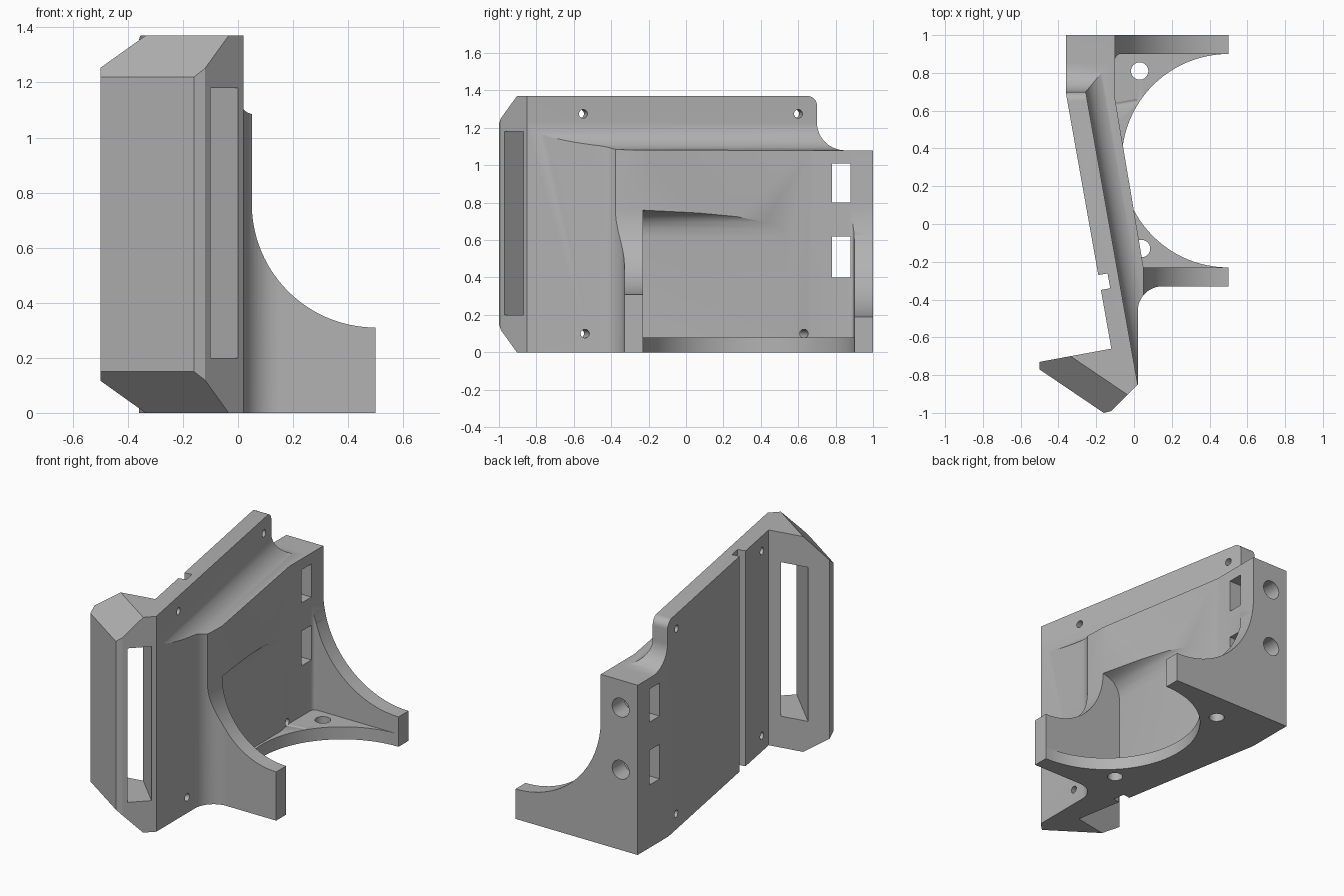
import bpy, bmesh, math
from mathutils import Vector

if "Cube" in bpy.data.objects:
    bpy.data.objects.remove(bpy.data.objects["Cube"])

X, Y, Z = Vector((1, 0, 0)), Vector((0, 1, 0)), Vector((0, 0, 1))
TOP, SHELF, PLATE = 1.37, 1.08, 0.08

grey = bpy.data.materials.new("plain grey")
grey.use_nodes = True
grey.diffuse_color = (0.45, 0.45, 0.45, 1)
grey.node_tree.nodes["Principled BSDF"].inputs["Base Color"].default_value = (0.45, 0.45, 0.45, 1)


def arc(cx, cy, r, start, end, n=20):
    """Points on a circular arc, angles in degrees."""
    angles = [math.radians(start + (end - start) * i / n) for i in range(n + 1)]
    return [(cx + r * math.cos(a), cy + r * math.sin(a)) for a in angles]


def prism(name, pts, u, v, w, lo, hi, origin=Vector()):
    """Extrude a profile given in the (u, v) plane along w."""
    bm = bmesh.new()
    base = [bm.verts.new(origin + u * a + v * b + w * lo) for a, b in pts]
    face = bm.faces.new(base)
    new = bmesh.ops.extrude_face_region(bm, geom=[face])["geom"]
    bmesh.ops.translate(bm, vec=w * (hi - lo),
                        verts=[g for g in new if isinstance(g, bmesh.types.BMVert)])
    bmesh.ops.recalc_face_normals(bm, faces=bm.faces)
    mesh = bpy.data.meshes.new(name)
    bm.to_mesh(mesh)
    bm.free()
    mesh.materials.append(grey)
    ob = bpy.data.objects.new(name, mesh)
    bpy.context.collection.objects.link(ob)
    return ob


def combine(target, tool, operation="DIFFERENCE"):
    """Apply a boolean and drop the tool."""
    mod = target.modifiers.new(operation, "BOOLEAN")
    mod.operation, mod.object, mod.solver = operation, tool, "EXACT"
    bpy.context.view_layer.objects.active = target
    bpy.ops.object.modifier_apply(modifier=mod.name)
    bpy.data.objects.remove(tool)


def rect(a0, a1, b0, b1):
    return [(a0, b0), (a1, b0), (a1, b1), (a0, b1)]


def drill(center, radius, w, lo, hi):
    """Round hole along w."""
    u = w.orthogonal().normalized()
    combine(body, prism("drill", arc(0, 0, radius, 0, 345, 23), u, w.cross(u), w, lo, hi, center))


# Plan outline: sloping panel with groove, grip at the front, two arms
plan = [(-0.36, 1), (-0.36, 0.69), (-0.189, -0.27), (-0.14, -0.262), (-0.126, -0.34),
        (-0.175, -0.349), (-0.12, -0.66),
        (-0.5, -0.73), (-0.5, -0.77), (-0.16, -1), (-0.12, -0.99), (0.02, -0.85)]
plan += arc(0.15, -0.46, 0.13, 180, 90, 12)
plan += [(0.5, -0.33), (0.5, -0.23), (0.05, -0.23), (-0.1, 0.66)]
plan += arc(-0.07, 0.87, 0.03, 180, 90, 6)
plan += [(0.5, 0.9), (0.5, 1)]
body = prism("bracket_body", plan, X, Y, Z, 0, TOP)

# 45 degree bevels at the top and bottom of the grip
bm = bmesh.new()
bm.from_mesh(body.data)
outward = Vector((-0.23, -0.34, 0)).normalized()
for z, side in ((1.22, 1), (0.15, -1)):
    cut = bmesh.ops.bisect_plane(bm, geom=bm.verts[:] + bm.edges[:] + bm.faces[:],
                                 plane_co=(-0.16, -1, z), plane_no=outward + Z * side,
                                 clear_outer=True)
    edges = [g for g in cut["geom_cut"] if isinstance(g, bmesh.types.BMEdge)]
    bmesh.ops.holes_fill(bm, edges=edges)
bmesh.ops.recalc_face_normals(bm, faces=bm.faces)
bm.to_mesh(body.data)
bm.free()

# Cove along the panel, leaving a thin upper wall
along = Vector((-0.24, 1.35, 0)).normalized()
across = Vector((along.y, -along.x, 0))
cove = [(0, 1.6)] + arc(0.15, SHELF + 0.15, 0.15, 180, 270) + [(1.5, SHELF), (1.5, 1.6)]
combine(body, prism("cove_cutter", cove, across, Z, along, -0.4, 2.5, Vector((0.02, -0.85, 0))))

# Stepped rear corner with a round and a fillet
step = [(0.65, 1.6)] + arc(0.65, TOP - 0.05, 0.05, 90, 0, 8)
step += arc(0.85, SHELF + 0.15, 0.15, 180, 270) + [(1.2, SHELF), (1.2, 1.6)]
combine(body, prism("step_cutter", step, Y, Z, X, -1, 1))

# Sweeping upper edges of the two arms: root x, radius, end height, y range
for root, r, end, y0, y1 in ((0.05, 0.45, 0.31, -0.6, 0), (-0.1, 0.6, 0.19, 0.8, 1.2)):
    sweep = [(root, 1.6)] + arc(0.5, end + r, r, 180, 270, 28) + [(0.7, end), (0.7, 1.6)]
    combine(body, prism("arm_cutter", sweep, X, Z, Y, y0, y1))

# Recess with a curved ceiling between the arms
recess = [(-0.08, -0.2), (-0.08, 0.62), (-0.075, 0.66), (-0.06, 0.695), (-0.035, 0.725),
          (0, 0.745), (0.05, 0.76), (0.3, 0.78), (0.3, -0.2)]
combine(body, prism("recess_cutter", recess, X, Z, Y, -0.23, 0.9))

# Floor plate with a large round cutout
floor = arc(0.5, 0.335, 0.565, 90, 270, 48) + [(0.5, -0.28), (-0.1, -0.28), (-0.1, 0.95), (0.5, 0.95)]
combine(body, prism("floor_plate", floor, X, Y, Z, 0, PLATE), "UNION")

# Grip slot, square to the front corner face
slot_dir = Vector((-1, 1, 0)).normalized()
slot_side = Vector((1, 1, 0)).normalized()
combine(body, prism("slot_cutter", rect(-0.071, 0.071, 0.2, 1.18), slot_side, Z, slot_dir,
                    -0.3, 0.6, Vector((-0.05, -0.92, 0))))

# Rear windows and the round sockets leading into them
for z0, z1 in ((0.4, 0.62), (0.8, 1.01)):
    combine(body, prism("window_cutter", rect(0.78, 0.88, z0, z1), Y, Z, X, -0.6, 0.3))
    drill(Vector((-0.24, 1, (z0 + z1) / 2)), 0.06, Y, -0.17, 0.1)

# Screw holes through the panel, then through the floor plate
for x, y, z in ((-0.035, -0.55, 1.275), (-0.24, 0.6, 1.275), (0.02, -0.54, 0.1), (-0.1, 0.63, 0.1)):
    drill(Vector((x, y, z)), 0.023, across, -0.5, 0.12)
for x, y in ((0.03, 0.81), (0.04, -0.13)):
    drill(Vector((x, y, 0)), 0.046, Z, -0.1, 0.15)

# Smooth rounds with crisp edges
bpy.ops.object.select_all(action="DESELECT")
body.select_set(True)
bpy.context.view_layer.objects.active = body
bpy.ops.object.shade_smooth_by_angle(angle=math.radians(25))
